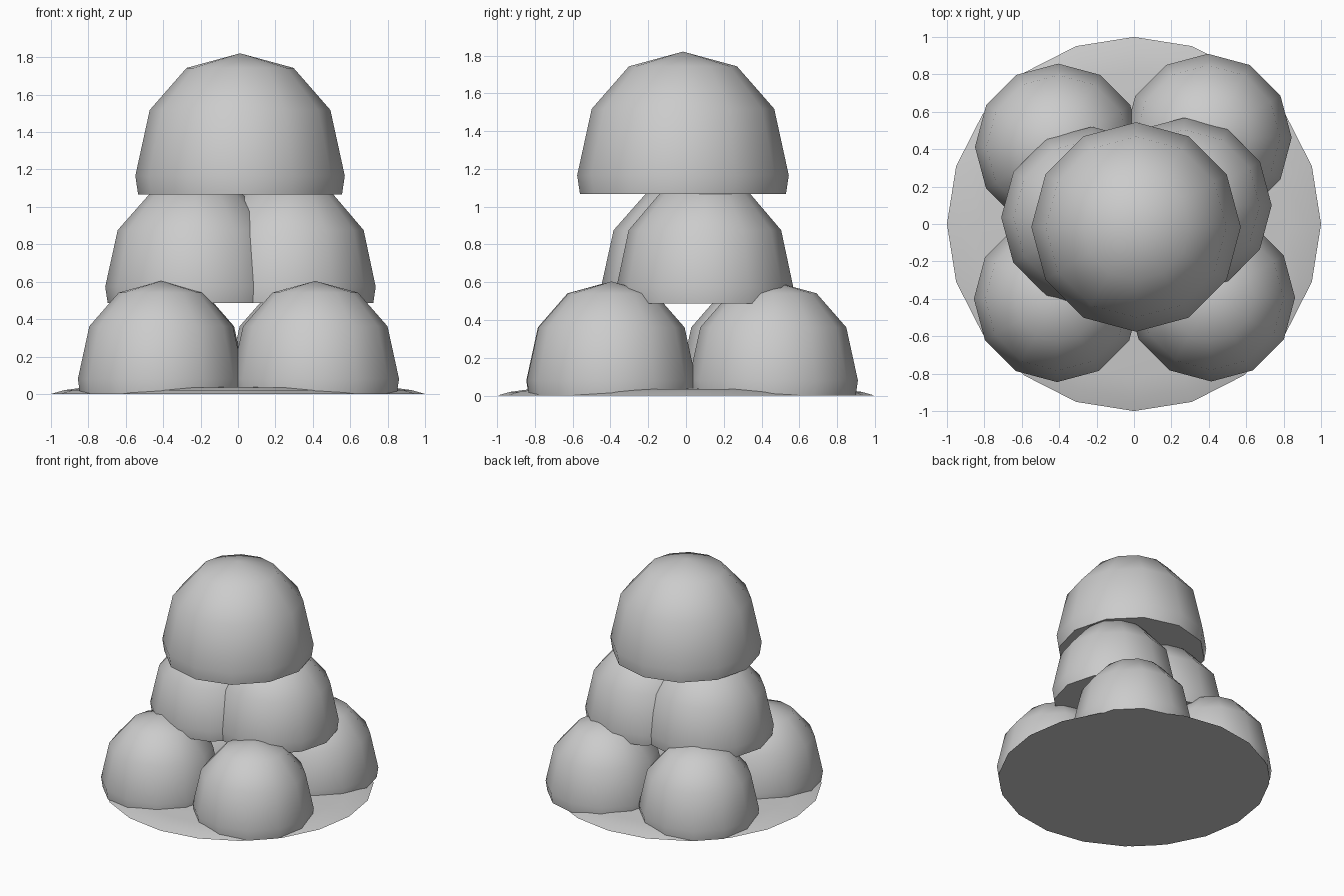
import bpy
import bmesh
from math import cos, sin, tau, radians

if "Cube" in bpy.data.objects:
    bpy.data.objects.remove(bpy.data.objects["Cube"], do_unlink=True)

grey = bpy.data.materials.new("plain grey")
grey.use_nodes = True
colour = (0.6, 0.6, 0.6, 1)
grey.diffuse_color = colour
grey.node_tree.nodes["Principled BSDF"].inputs["Base Color"].default_value = colour


def lathe(name, profile, top, sides, location, scale):
    """Closed solid: rings of (radius, height) from the bottom up, then a tip."""
    bm = bmesh.new()
    rings = [[bm.verts.new((r * cos(tau * i / sides), r * sin(tau * i / sides), z))
              for i in range(sides)] for r, z in profile]
    tip = bm.verts.new((0, 0, top))
    bm.faces.new(rings[0][::-1])
    for i in range(sides):
        j = (i + 1) % sides
        for low, high in zip(rings, rings[1:]):
            bm.faces.new((low[i], low[j], high[j], high[i]))
        bm.faces.new((rings[-1][i], rings[-1][j], tip))
    mesh = bpy.data.meshes.new(name)
    bm.to_mesh(mesh)
    bm.free()
    mesh.materials.append(grey)
    obj = bpy.data.objects.new(name, mesh)
    obj.location = location
    obj.scale = scale
    bpy.context.collection.objects.link(obj)
    bpy.ops.object.select_all(action="DESELECT")
    obj.select_set(True)
    bpy.context.view_layer.objects.active = obj
    bpy.ops.object.shade_smooth_by_angle(angle=radians(45))


# Faceted dome cut flat just below its widest ring
DOME = [(0.545, 0), (0.56, 0.1), (0.483, 0.452), (0.286, 0.677)]


def dome(name, x, y, z, width, height):
    lathe(name, DOME, 0.755, 12, (x, y, z), (width, width, height))


# Thin ground disc with a sloping rim
lathe("base_disc", [(1, 0), (0.93, 0.02), (0.82, 0.035)], 0.04, 20,
      (0, 0, 0), (1, 1, 1))

# Bottom tier
dome("front_right_dome", -0.411, -0.4, 0, 0.795, 0.8)
dome("front_left_dome", 0.413, -0.394, 0, 0.8, 0.8)
dome("back_right_dome", -0.405, 0.412, 0, 0.795, 0.8)
dome("back_left_dome", 0.395, 0.462, 0, 0.8, 0.8)

# Middle tier
dome("middle_right_dome", -0.225, 0.035, 0.487, 0.866, 0.86)
dome("middle_left_dome", 0.268, 0.1, 0.487, 0.836, 0.86)

# Top
dome("top_dome", 0.011, -0.016, 1.066, 1, 1)
